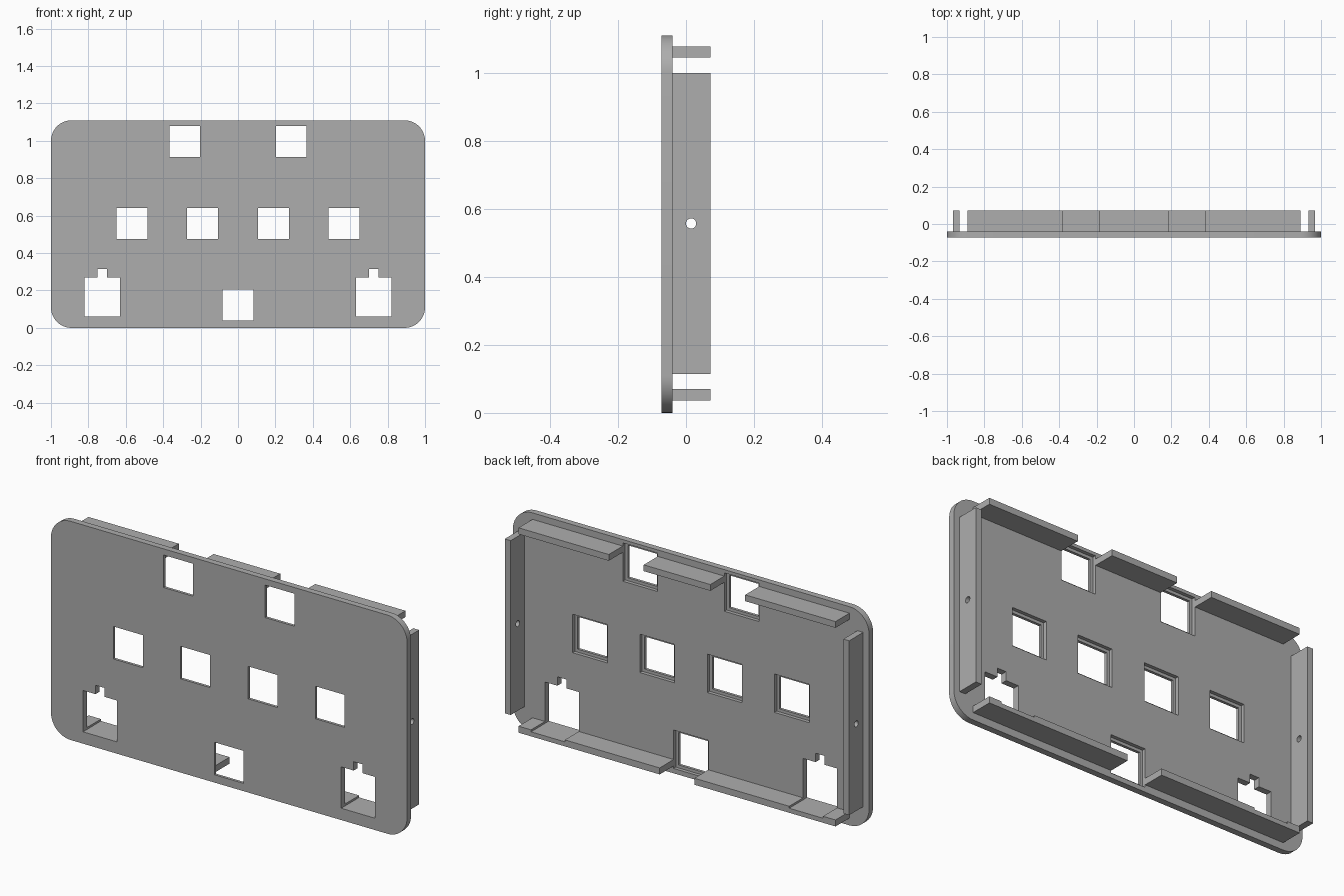
import bpy, bmesh, math
from mathutils import Matrix

cube = bpy.data.objects.get("Cube")
if cube:
    bpy.data.objects.remove(cube, do_unlink=True)

grey = bpy.data.materials.new("plain grey")
grey.use_nodes = True
colour = (0.42, 0.42, 0.42, 1)
grey.diffuse_color = colour
grey.node_tree.nodes["Principled BSDF"].inputs["Base Color"].default_value = colour

FRONT, BACK, RIM = -0.072, -0.04, 0.072   # plate front, plate back, wall edge
HEIGHT = 1.11


def rect(x0, x1, z0, z1):
    return [(x0, z0), (x1, z0), (x1, z1), (x0, z1)]


def square(x, z, size):
    h = size / 2
    return rect(x - h, x + h, z - h, z + h)


def mirrored(outline):
    return [(-x, z) for x, z in reversed(outline)]


def prisms(name, outlines, y0, y1):
    """Extrude x-z outlines from y0 to y1 into one object."""
    bm = bmesh.new()
    for outline in outlines:
        face = bm.faces.new([bm.verts.new((x, y0, z)) for x, z in outline])
        out = bmesh.ops.extrude_face_region(bm, geom=[face])["geom"]
        verts = [v for v in out if isinstance(v, bmesh.types.BMVert)]
        bmesh.ops.translate(bm, verts=verts, vec=(0, y1 - y0, 0))
    return finish(name, bm)


def finish(name, bm):
    bmesh.ops.recalc_face_normals(bm, faces=bm.faces)
    mesh = bpy.data.meshes.new(name)
    bm.to_mesh(mesh)
    bm.free()
    mesh.materials.append(grey)
    obj = bpy.data.objects.new(name, mesh)
    bpy.context.collection.objects.link(obj)
    return obj


def activate(obj):
    bpy.ops.object.select_all(action='DESELECT')
    obj.select_set(True)
    bpy.context.view_layer.objects.active = obj


def cut(obj, cutter):
    cutter.hide_render = True
    mod = obj.modifiers.new("cut", 'BOOLEAN')
    mod.operation, mod.solver, mod.object = 'DIFFERENCE', 'EXACT', cutter
    activate(obj)
    bpy.ops.object.modifier_apply(modifier=mod.name)
    bpy.data.objects.remove(cutter, do_unlink=True)


# Face plate with rounded corners
radius, steps = 0.11, 12
outline = []
for quarter, (sx, top) in enumerate([(1, 1), (-1, 1), (-1, 0), (1, 0)]):
    cx = sx * (1 - radius)
    cz = HEIGHT - radius if top else radius
    for i in range(steps + 1):
        a = (quarter + i / steps) * math.pi / 2
        outline.append((cx + radius * math.cos(a), cz + radius * math.sin(a)))
plate = prisms("face_plate", [outline], FRONT, BACK)

# Square openings with a wider step at the back, and notched openings
centres = [(0, 0.122)]
for s in (-1, 1):
    centres += [(s * 0.285, 0.996), (s * 0.19, 0.558), (s * 0.567, 0.558)]
key = [(0.63, 0.06), (0.82, 0.06), (0.82, 0.27), (0.75, 0.27),
       (0.75, 0.315), (0.7, 0.315), (0.7, 0.27), (0.63, 0.27)]
openings = [square(x, z, 0.165) for x, z in centres] + [key, mirrored(key)]
recesses = [square(x, z, 0.195) for x, z in centres]
cut(plate, prisms("opening_cutter", openings, FRONT - 0.1, RIM))
cut(plate, prisms("recess_cutter", recesses, FRONT + 0.014, RIM))
activate(plate)
bpy.ops.object.shade_smooth_by_angle(angle=math.radians(30))

# Top wall, broken by the upper openings
prisms("top_wall_centre", [rect(-0.187, 0.187, 1.045, 1.077)], BACK, RIM)
top = rect(0.383, 0.89, 1.045, 1.077)
prisms("top_wall_left", [top], BACK, RIM)
prisms("top_wall_right", [mirrored(top)], BACK, RIM)

# Bottom wall, thinner behind the notched openings
low = [(0.0975, 0.037), (0.89, 0.037), (0.89, 0.07), (0.82, 0.07),
       (0.82, 0.06), (0.63, 0.06), (0.63, 0.07), (0.0975, 0.07)]
prisms("bottom_wall_left", [low], BACK, RIM)
prisms("bottom_wall_right", [mirrored(low)], BACK, RIM)

# Side walls with a round screw hole
for name, s in (("left", 1), ("right", -1)):
    side = rect(0.934, 0.967, 0.115, 1.0)
    wall = prisms("side_wall_" + name, [side if s > 0 else mirrored(side)], BACK, RIM)
    bm = bmesh.new()
    place = Matrix.Translation((s * 0.95, 0.015, 0.557)) @ Matrix.Rotation(math.pi / 2, 4, 'Y')
    bmesh.ops.create_cone(bm, cap_ends=True, segments=24, radius1=0.015,
                          radius2=0.015, depth=0.1, matrix=place)
    cut(wall, finish("screw_hole_cutter", bm))
    activate(wall)
    bpy.ops.object.shade_smooth_by_angle(angle=math.radians(30))
